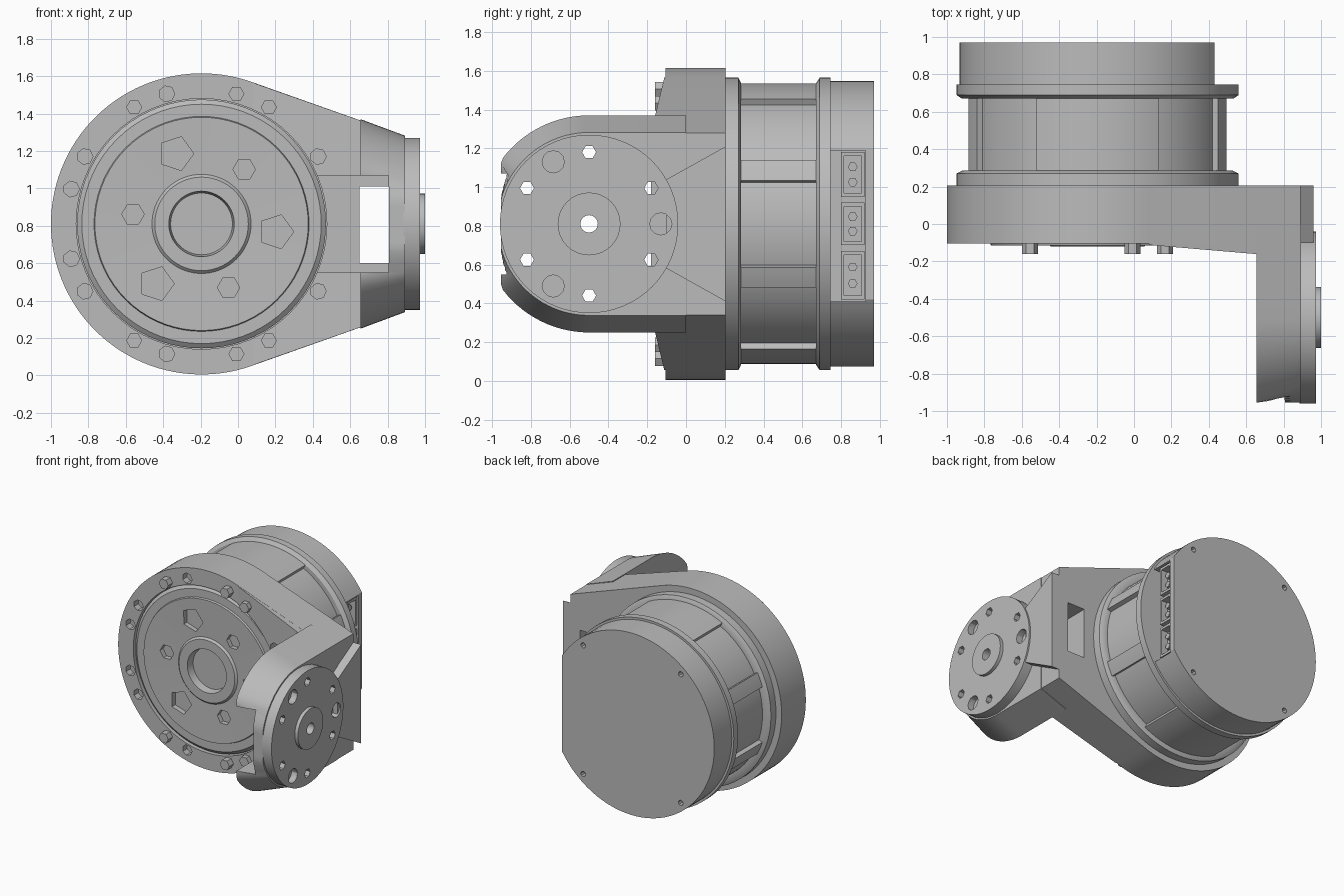
import bpy, bmesh, math
from math import sin, cos, radians

if "Cube" in bpy.data.objects:
    bpy.data.objects.remove(bpy.data.objects["Cube"])

grey = bpy.data.materials.new("machined_grey")
grey.use_nodes = True
COLOUR = (0.5, 0.5, 0.5, 1)
grey.diffuse_color = COLOUR
grey.node_tree.nodes["Principled BSDF"].inputs["Base Color"].default_value = COLOUR

CX, CZ = -0.195, 0.81      # motor axis, along y
FY, FZ = -0.5, 0.81        # side flange axis, along x


def arc(u, v, r, start=0, end=360, n=64):
    """Points on an arc; a full turn leaves out the repeated end point."""
    count = n if end - start == 360 else n + 1
    return [(u + r * cos(radians(start + (end - start) * i / n)),
             v + r * sin(radians(start + (end - start) * i / n))) for i in range(count)]


def place(axis, p, d):
    return (d, p[0], p[1]) if axis == "x" else (p[0], d, p[1])


def loft(bm, axis, low, d0, high, d1):
    """Solid between two matching outlines at two depths along an axis."""
    a = [bm.verts.new(place(axis, p, d0)) for p in low]
    b = [bm.verts.new(place(axis, p, d1)) for p in high]
    bm.faces.new(a)
    bm.faces.new(b[::-1])
    for i in range(len(a)):
        j = (i + 1) % len(a)
        bm.faces.new((a[j], a[i], b[i], b[j]))


def finish(name, bm, cutters=()):
    """Make an object, carve the cutter meshes out of it and shade it."""
    bmesh.ops.recalc_face_normals(bm, faces=bm.faces[:])
    mesh = bpy.data.meshes.new(name)
    bm.to_mesh(mesh)
    bm.free()
    mesh.materials.append(grey)
    ob = bpy.data.objects.new(name, mesh)
    bpy.context.collection.objects.link(ob)
    for cutter in cutters:
        mod = ob.modifiers.new("cut", "BOOLEAN")
        mod.operation, mod.solver, mod.object = "DIFFERENCE", "EXACT", cutter
    if cutters:
        bpy.context.view_layer.update()
        baked = bpy.data.meshes.new_from_object(
            ob.evaluated_get(bpy.context.evaluated_depsgraph_get()))
        ob.modifiers.clear()
        ob.data = baked
    bpy.ops.object.select_all(action="DESELECT")
    ob.select_set(True)
    bpy.context.view_layer.objects.active = ob
    bpy.ops.object.shade_smooth_by_angle(angle=radians(30))
    return ob


def prism(name, axis, outline, d0, d1, cutters=()):
    bm = bmesh.new()
    loft(bm, axis, outline, d0, outline, d1)
    return finish(name, bm, cutters)


def prisms(name, axis, outlines, d0, d1):
    bm = bmesh.new()
    for outline in outlines:
        loft(bm, axis, outline, d0, outline, d1)
    return finish(name, bm)


def rect(u0, u1, v0, v1):
    return [(u0, v0), (u1, v0), (u1, v1), (u0, v1)]


def ring_spots(u, v, radius, angles):
    return [(u + radius * cos(radians(a)), v + radius * sin(radians(a))) for a in angles]


# Cutters
bolt_angles = [k * 15 for k in range(24) if k % 6 in (1, 2, 4, 5)]
raised = (60, 75, 120, 240, 285, 300)
motor_bore = prism("motor_bore", "y", arc(CX, CZ, 0.67), -0.4, 0.4)
bolt_pits = prisms("bolt_pits", "y",
                   [arc(*p, 0.043, n=7) for p in ring_spots(
                       CX, CZ, 0.72, [a for a in bolt_angles if a not in raised])], -0.4, -0.05)
pocket = prism("pocket", "y", rect(0.40, 0.805, 0.55, 1.07), -1.2, 0.0)
window = prism("window", "y", rect(0.65, 0.806, 0.60, 1.01), -1.3, 0.4)
flange_holes = prisms("flange_holes", "x",
                      [arc(*p, 0.036, n=6) for p in ring_spots(FY, FZ, 0.37, range(30, 390, 60))]
                      + [arc(FY, FZ, 0.045, n=16)], 0.5, 1.2)
flange_pits = prisms("flange_pits", "x",
                     [arc(*p, 0.057, n=12) for p in ring_spots(FY, FZ, 0.37, (0, 120, 240))],
                     0.92, 1.2)
face_pockets = prisms("face_pockets", "y",
                      [arc(*p, 0.095, n=5) for p in ring_spots(CX, CZ, 0.4, (110, 233, 354))]
                      + [arc(*p, 0.06, n=6) for p in ring_spots(CX, CZ, 0.37, (52, 172, 293))],
                      -0.4, -0.07)
cover_recess = prism("cover_recess", "x", rect(0.70, 0.925, 0.41, 1.19), 0.33, 0.6)
cover_pits = prisms("cover_pits", "y",
                    [arc(*p, 0.022, n=8) for p in ring_spots(CX, CZ, 0.68, (50, 130, 230, 310))],
                    0.93, 1.2)
cutters = [motor_bore, bolt_pits, pocket, window, flange_holes, flange_pits,
           face_pockets, cover_recess, cover_pits]

# Bracket plate: round about the motor, tapering to the arm
TAPER = [(0.89, 0.34), (0.89, 1.28)]
prism("bracket_plate", "y", TAPER + arc(CX, CZ, 0.805, 70, 290, 72), -0.105, 0.205,
      [motor_bore, bolt_pits, pocket, window])

# Wedge that thickens the front of the plate toward the arm
bm = bmesh.new()
outline = TAPER + [(0.08, 1.565), (0.08, 0.055)]
loft(bm, "y", outline, -0.1, outline, 0.1)
for v in bm.verts:
    if v.co.y < 0:
        v.co.y = -0.112 - 0.085 * (v.co.x - 0.08)
finish("plate_wedge", bm, [motor_bore, bolt_pits, pocket, window])


# Side arm: rounded end, narrowing outward with the taper
def arm_outline(r):
    pts = [(0.0, FZ + r)] + arc(FY, FZ, r, 90, 270, 48) + [(0.0, FZ - r)]
    return [(max(y, -0.955), z) for y, z in pts]


bm = bmesh.new()
loft(bm, "x", arm_outline(0.56), 0.655, arm_outline(0.472), 0.892)
finish("side_arm", bm, [pocket, window, flange_holes])

# Output flange, its centre boss and the pad behind it
prism("output_flange", "x", arc(FY, FZ, 0.46), 0.885, 0.972, [flange_holes, flange_pits])
prism("flange_boss", "x", arc(FY, FZ, 0.162, n=32), 0.95, 1.0, [flange_holes])
prism("arm_pad", "x", [(0.205, 1.21), (-0.1, 1.04), (-0.1, 0.58), (0.205, 0.41)], 0.87, 0.96)

# Raised bolt heads on the plate ring
prisms("bolt_heads", "y", [arc(*p, 0.043, n=6) for p in ring_spots(CX, CZ, 0.72, raised)],
       -0.16, -0.05)

# Motor housing turned from a profile of radius and depth
profile = [(0, -0.06), (0.165, -0.06), (0.175, -0.12), (0.25, -0.12), (0.265, -0.105),
           (0.57, -0.115), (0.575, -0.1), (0.64, -0.1), (0.665, -0.08), (0.665, 0.2),
           (0.755, 0.2), (0.755, 0.27), (0.725, 0.285), (0.69, 0.285), (0.69, 0.67),
           (0.725, 0.67), (0.755, 0.69), (0.755, 0.745), (0, 0.745)]
bm = bmesh.new()
verts = [bm.verts.new((CX + r, y, CZ)) for r, y in profile]
edges = [bm.edges.new(pair) for pair in zip(verts, verts[1:])]
bmesh.ops.spin(bm, geom=verts + edges, cent=(CX, 0, CZ), axis=(0, 1, 0),
               angle=math.tau, steps=72, use_duplicate=False)
bmesh.ops.remove_doubles(bm, verts=bm.verts[:], dist=0.0005)
finish("motor_housing", bm, [face_pockets])

# Raised ribs that frame the sunken side panels
ribs = []
for start, end in ((18, 27), (63, 117), (153, 162), (198, 207), (243, 297), (333, 342)):
    n = max(3, (end - start) // 4)
    ribs.append(arc(CX, CZ, 0.724, start, end, n) + arc(CX, CZ, 0.66, start, end, n)[::-1])
prisms("housing_ribs", "y", ribs, 0.27, 0.69)

# Rear cover with one flat side
chord = math.degrees(math.acos(0.625 / 0.737))
prism("rear_cover", "y", arc(CX, CZ, 0.737, chord, 360 - chord, 72), 0.735, 0.97,
      [cover_recess, cover_pits])

# Connector sockets in the flat side: open boxes with two pins each
bm = bmesh.new()
for z0, z1 in ((0.42, 0.67), (0.70, 0.92), (0.95, 1.18)):
    loft(bm, "x", rect(0.80, 0.92, z0, z1), 0.32, rect(0.80, 0.92, z0, z1), 0.36)
    for side in (rect(0.80, 0.815, z0, z1), rect(0.905, 0.92, z0, z1),
                 rect(0.80, 0.92, z0, z0 + 0.02), rect(0.80, 0.92, z1 - 0.02, z1)):
        loft(bm, "x", side, 0.33, side, 0.42)
    for t in (0.33, 0.67):
        pin = arc(0.86, z0 + (z1 - z0) * t, 0.025, n=6)
        loft(bm, "x", pin, 0.33, pin, 0.40)
finish("connector_sockets", bm)

for cutter in cutters:
    bpy.data.objects.remove(cutter)
